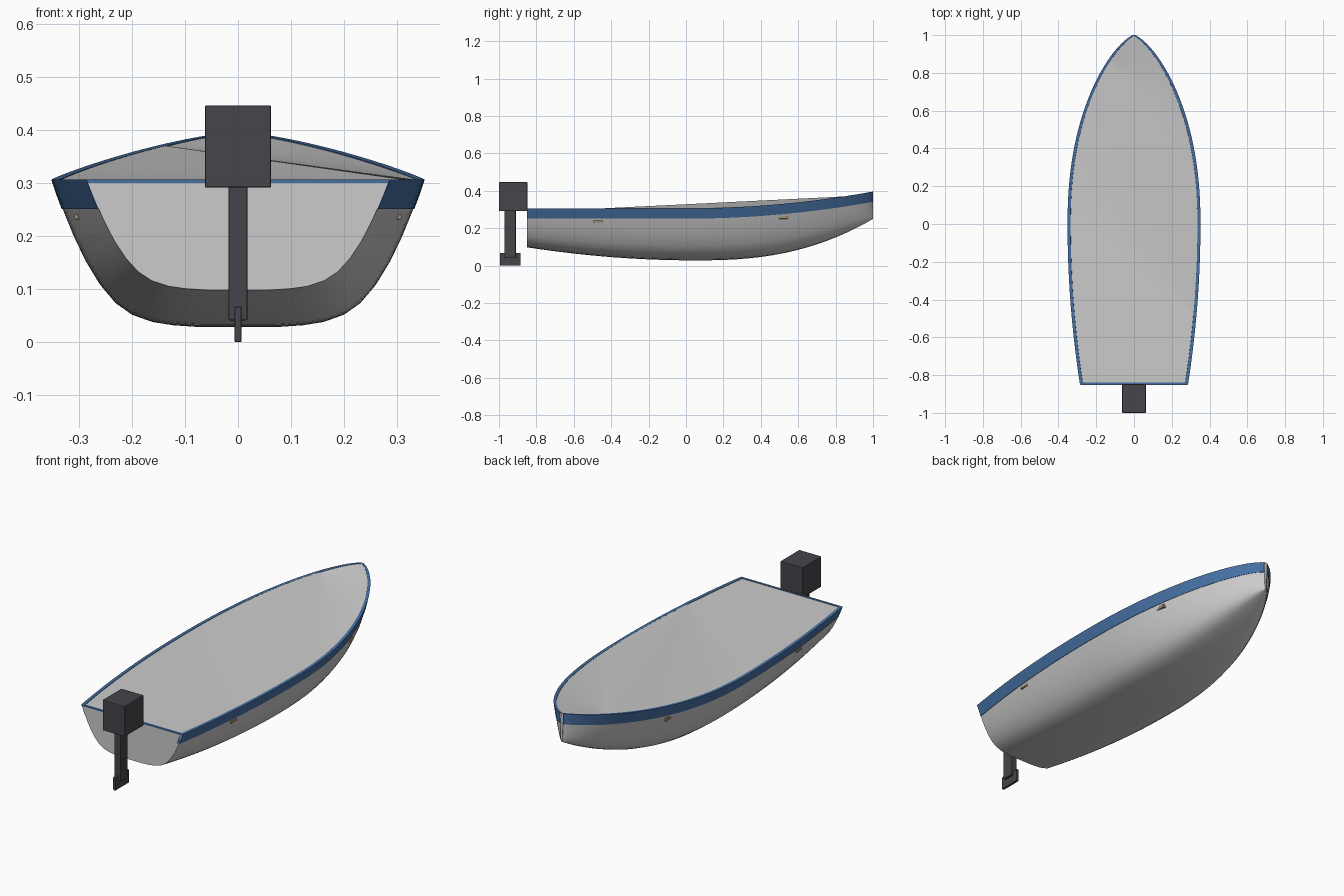
import bpy, bmesh, math

if "Cube" in bpy.data.objects:
    bpy.data.objects.remove(bpy.data.objects["Cube"])

STERN, N = -0.85, 48
# normalised half section: (fraction of half width, fraction of depth)
SECTION = [(1, 0), (.983, .06), (.942, .2), (.886, .375), (.82, .55), (.743, .71),
           (.66, .835), (.571, .915), (.46, .965), (.35, .987), (.2, 1), (0, 1)]


def half_width(y):
    if y < 0:
        return .35 - .066 * (y / .85) ** 2
    return max(.35 * (1 - min(y, 1) ** 2.2) ** .72, .008)


def sheer(y):
    return .304 + .09 * max(y, 0) ** 2


def keel(y):
    t = y - .05
    return .028 + (.07 * (t / .9) ** 2 if t < 0 else .222 * (t / .95) ** 2.5)


def hull_x(y, z):
    d = (sheer(y) - z) / (sheer(y) - keel(y))
    for (u0, d0), (u1, d1) in zip(SECTION, SECTION[1:]):
        if d <= d1:
            return half_width(y) * (u0 + (u1 - u0) * (d - d0) / (d1 - d0))
    return 0


def material(name, color):
    m = bpy.data.materials.new(name)
    m.diffuse_color = (*color, 1)
    m.use_nodes = True
    m.node_tree.nodes["Principled BSDF"].inputs["Base Color"].default_value = m.diffuse_color
    return m


def make(name, bm, mat=None, smooth=None):
    bmesh.ops.recalc_face_normals(bm, faces=bm.faces[:])
    me = bpy.data.meshes.new(name)
    bm.to_mesh(me)
    bm.free()
    ob = bpy.data.objects.new(name, me)
    bpy.context.collection.objects.link(ob)
    if mat:
        me.materials.append(mat)
    if smooth:
        bpy.ops.object.select_all(action='DESELECT')
        ob.select_set(True)
        bpy.context.view_layer.objects.active = ob
        bpy.ops.object.shade_smooth_by_angle(angle=math.radians(smooth))
    return ob


def loft(bm, rings, closed=False):
    vs = [[bm.verts.new(p) for p in r] for r in rings]
    n = len(vs[0])
    for a, b in zip(vs, vs[1:]):
        for i in range(n if closed else n - 1):
            j = (i + 1) % n
            bm.faces.new((a[i], a[j], b[j], b[i]))
    bm.faces.new(vs[0])
    bm.faces.new(vs[-1])
    return vs


def box(name, lo, hi, mat, bevel=0.0):
    bm = bmesh.new()
    bmesh.ops.create_cube(bm, size=1)
    for v in bm.verts:
        v.co = [(a + b) / 2 + c * (b - a) for a, b, c in zip(lo, hi, v.co)]
    ob = make(name, bm, mat)
    if bevel:
        m = ob.modifiers.new("bevel", 'BEVEL')
        m.width, m.segments = bevel, 2
    return ob


blue = material("blue_paint", (.06, .16, .36))
dark = material("charcoal", (.06, .06, .07))
wood = material("tan_fitting", (.38, .26, .15))

# stations bunch up toward the bow
ys = [STERN + (1 - STERN) * math.sin(math.pi / 2 * i / N) for i in range(N + 1)]

# hull shell with transom and narrow stem
rings = []
for y in ys:
    w, top, bot = half_width(y), sheer(y), keel(y)
    side = [(u * w, y, top - d * (top - bot)) for u, d in SECTION]
    rings.append(side + [(-x, yy, z) for x, yy, z in reversed(side[:-1])])
bm = bmesh.new()
loft(bm, rings)
make("hull", bm, None, 35)

# deck sheet, folded along one long diagonal
bm = bmesh.new()
port = [bm.verts.new((-half_width(y), y, sheer(y))) for y in ys]
star = [bm.verts.new((half_width(y), y, sheer(y))) for y in ys]
ia = min(range(N + 1), key=lambda i: abs(ys[i] - .86))
ib = min(range(N + 1), key=lambda i: abs(ys[i] + .5))
fore = port[ia:] + star[:ib - 1 if ib else None:-1]
aft = star[ib::-1] + port[:ia + 1]
for loop in (fore, aft):
    for p, q in zip(loop[1:], loop[2:]):
        bm.faces.new((loop[0], p, q))
make("deck", bm)

# blue sheer band on both sides
for side, label in ((1, "right"), (-1, "left")):
    rings = []
    for y in ys:
        top = sheer(y)
        low = top - .053
        t = min(.014, half_width(y))
        xt, xl = half_width(y), hull_x(y, low)
        rings.append([(side * x, y, z) for x, z in (
            (xt + .002, top + .002), (hull_x(y, top - .027) + .002, top - .027),
            (xl + .002, low), (max(xl - t, 0), low), (xt - t, top + .002))])
    bm = bmesh.new()
    loft(bm, rings, True)
    make("sheer_band_" + label, bm, blue, 35)

# thin trim across the transom top
box("transom_trim", (-.284, STERN - .002, .300), (.284, STERN + .01, .306), blue)

# small side fittings half sunk in the hull
for y, z, h in ((-.47, .236, .010), (.52, .258, .016)):
    x = hull_x(y, z)
    for s in (1, -1):
        xs = sorted((s * (x - .012), s * (x + .005)))
        box("side_fitting", (xs[0], y - .024, z - h / 2), (xs[1], y + .024, z + h / 2), wood, .002)

# outboard motor
box("motor_head", (-.0625, -1, .291), (.0625, -.848, .446), dark, .003)
box("motor_leg", (-.018, -.97, .041), (.018, -.91, .3), dark, .003)
box("motor_fin", (-.0065, -.995, 0), (.0065, -.885, .067), dark, .002)
